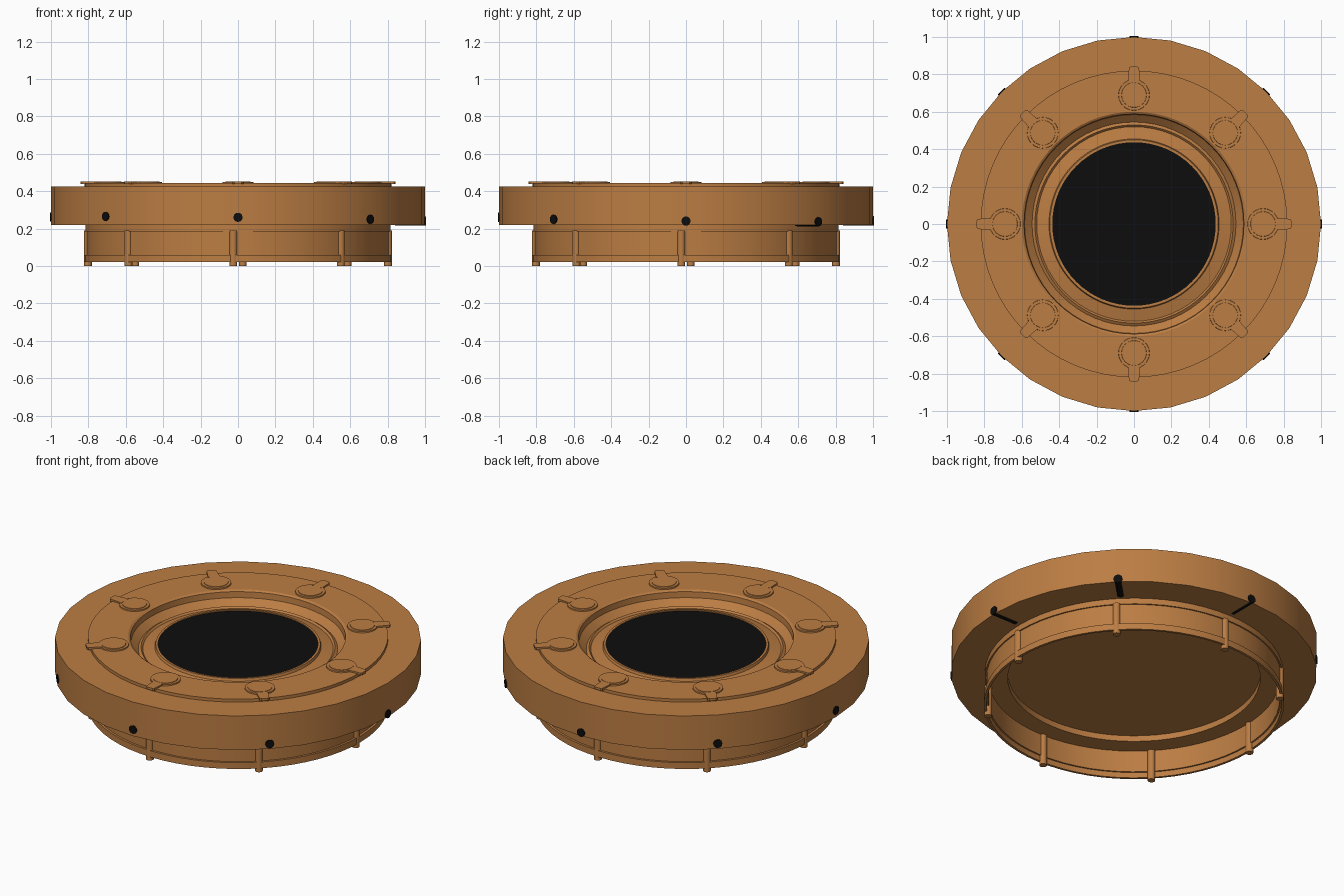
import bpy, bmesh, math
from mathutils import Matrix, Vector

if "Cube" in bpy.data.objects:
    bpy.data.objects.remove(bpy.data.objects["Cube"])


def material(name, rgb):
    m = bpy.data.materials.new(name)
    m.diffuse_color = (*rgb, 1)
    m.use_nodes = True
    m.node_tree.nodes["Principled BSDF"].inputs["Base Color"].default_value = m.diffuse_color
    return m


COPPER = material("copper brown", (0.50, 0.205, 0.056))
BLACK = material("black", (0.004, 0.004, 0.004))


def finish(name, bm, mat):
    bmesh.ops.recalc_face_normals(bm, faces=bm.faces)
    me = bpy.data.meshes.new(name)
    bm.to_mesh(me)
    bm.free()
    me.materials.append(mat)
    ob = bpy.data.objects.new(name, me)
    bpy.context.collection.objects.link(ob)
    bpy.ops.object.select_all(action='DESELECT')
    ob.select_set(True)
    bpy.context.view_layer.objects.active = ob
    bpy.ops.object.shade_smooth_by_angle(angle=math.radians(30))
    return ob


def lathe(name, profile, sides, mat=COPPER, closed=True):
    """Revolve (radius, z) points around the z axis."""
    bm = bmesh.new()
    vs = [bm.verts.new((r, 0, z)) for r, z in profile]
    pairs = list(zip(vs, vs[1:])) + ([(vs[-1], vs[0])] if closed else [])
    edges = [bm.edges.new(p) for p in pairs]
    bmesh.ops.spin(bm, geom=vs + edges, axis=(0, 0, 1), cent=(0, 0, 0),
                   angle=math.tau, steps=sides, use_duplicate=False)
    bmesh.ops.remove_doubles(bm, verts=bm.verts, dist=1e-4)
    return finish(name, bm, mat)


def add_cylinder(bm, radius, depth, matrix, sides=16, top=None):
    bmesh.ops.create_cone(bm, cap_ends=True, segments=sides, radius1=radius,
                          radius2=radius if top is None else top,
                          depth=depth, matrix=matrix)


def turn(deg):
    return Matrix.Rotation(math.radians(deg), 4, 'Z')


# Wide outer body
lathe("outer_body", [(0.70, 0.22), (1.0, 0.22), (1.0, 0.425), (0.70, 0.425)], 32)

# Raised top plate with the stepped central well
lathe("top_plate", [(0.82, 0.42), (0.82, 0.443), (0.60, 0.443), (0.588, 0.435),
                    (0.585, 0.40), (0.545, 0.365), (0.53, 0.375), (0.52, 0.365),
                    (0.455, 0.38), (0.45, 0.395), (0.437, 0.395), (0.437, 0.37),
                    (0.437, 0.34), (0.70, 0.34)], 64)

# Dark round window
lathe("centre_window", [(0, 0.39), (0.437, 0.39), (0.437, 0.36), (0, 0.36)],
      64, BLACK, closed=False)

# Underside: recessed ceiling and the collar around it
lathe("ceiling", [(0, 0.22), (0.70, 0.22), (0.70, 0.25), (0, 0.25)], 64, closed=False)
lathe("collar", [(0.69, 0.185), (0.815, 0.185), (0.815, 0.222), (0.69, 0.222)], 64)

# Thin skirt and its bottom hoop
lathe("skirt", [(0.797, 0.055), (0.807, 0.055), (0.807, 0.19), (0.797, 0.19)], 64)
lathe("bottom_hoop", [(0.806, 0.022), (0.82, 0.022), (0.82, 0.06), (0.806, 0.06)], 64)

# Posts through the skirt
bm = bmesh.new()
for i in range(8):
    add_cylinder(bm, 0.021, 0.19,
                 turn(i * 45 - 1.8) @ Matrix.Translation((0.803, 0, 0.095)))
finish("posts", bm, COPPER)

# Radial side bolts, on a slightly tilted plane
bm = bmesh.new()
for i in range(8):
    z = 0.251 - 0.014 * math.cos(math.radians(i * 45 - 40))
    add_cylinder(bm, 0.025, 0.165, turn(i * 45) @ Matrix.Translation((0.922, 0, z))
                 @ Matrix.Rotation(math.pi / 2, 4, 'Y'), 12)
finish("side_bolts", bm, BLACK)

# Round latches with flared tabs
discs, tabs = bmesh.new(), bmesh.new()
TAB = [(0.755, 0.03), (0.772, 0.022), (0.835, 0.034), (0.842, 0.02),
       (0.842, -0.02), (0.835, -0.034), (0.772, -0.022), (0.755, -0.03)]
TAB = [(r, w * s) for (r, w), s in zip(TAB, [1.2, 1.4, 0.8, 0.9, 0.9, 0.8, 1.4, 1.2])]
for i in range(8):
    spot = turn(i * 45) @ Matrix.Translation((0.69, 0, 0))
    add_cylinder(discs, 0.084, 0.012, spot @ Matrix.Translation((0, 0, 0.444)), 32, 0.082)
    add_cylinder(discs, 0.068, 0.006, spot @ Matrix.Translation((0, 0, 0.450)), 32, 0.066)
    low = [tabs.verts.new(turn(i * 45) @ Vector((r, w, 0.438))) for r, w in TAB]
    face = tabs.faces.new(low)
    up = bmesh.ops.extrude_face_region(tabs, geom=[face])
    bmesh.ops.translate(tabs, vec=(0, 0, 0.014),
                        verts=[v for v in up["geom"] if isinstance(v, bmesh.types.BMVert)])
finish("latch_discs", discs, COPPER)
finish("latch_tabs", tabs, COPPER)
